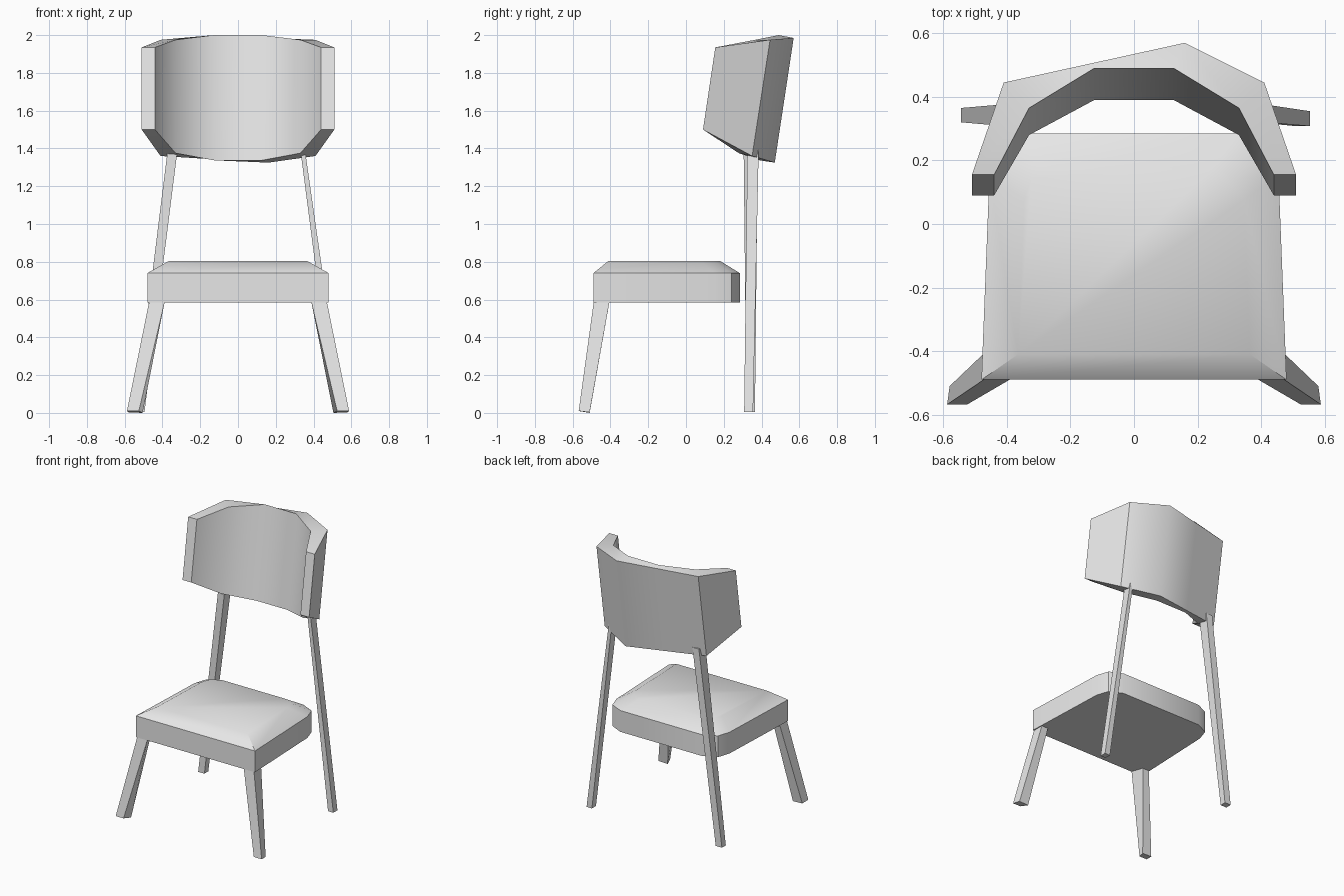
import bpy, bmesh, math

cube = bpy.data.objects.get("Cube")
if cube:
    bpy.data.objects.remove(cube, do_unlink=True)

grey = bpy.data.materials.new("light_grey")
grey.use_nodes = True
COLOUR = (0.8, 0.8, 0.8, 1)
grey.diffuse_color = COLOUR
grey.node_tree.nodes["Principled BSDF"].inputs["Base Color"].default_value = COLOUR


def loft(name, rings, closed=False):
    """Skin a row of equal-sized rings; cap the ends unless it loops."""
    bm = bmesh.new()
    rows = [[bm.verts.new(p) for p in ring] for ring in rings]
    n = len(rows[0])
    for a, b in zip(rows, rows[1:]):
        for i in range(n):
            j = (i + 1) % n
            bm.faces.new((a[i], a[j], b[j], b[i]))
    bm.faces.new(rows[0])
    bm.faces.new(rows[-1])
    bmesh.ops.recalc_face_normals(bm, faces=bm.faces)
    mesh = bpy.data.meshes.new(name)
    bm.to_mesh(mesh)
    bm.free()
    obj = bpy.data.objects.new(name, mesh)
    bpy.context.collection.objects.link(obj)
    mesh.materials.append(grey)
    bpy.ops.object.select_all(action='DESELECT')
    obj.select_set(True)
    bpy.context.view_layer.objects.active = obj
    bpy.ops.object.shade_smooth_by_angle(angle=math.radians(40))
    return obj


# Seat: tapered outline with rounded rear corners and a raised cushion top
half = [(0.48, -0.49), (0.455, 0.15), (0.425, 0.24), (0.33, 0.285)]
outline = half + [(-x, y) for x, y in reversed(half)]
cushion = [(x * 0.76, -0.41 + (y + 0.49) * 0.76) for x, y in outline]
loft("seat", [[(x, y, 0.585) for x, y in outline],
              [(x, y, 0.74) for x, y in outline],
              [(x, y, 0.805) for x, y in cushion]])

# Front legs: splayed and slightly tapered
foot = [(0.525, -0.568, 0.01), (0.588, -0.568, 0.01),
        (0.58, -0.51, 0.003), (0.505, -0.51, 0)]
head = [(0.388, -0.488, 0.59), (0.47, -0.488, 0.59),
        (0.47, -0.405, 0.59), (0.417, -0.405, 0.59)]
for side, label in ((1, "left"), (-1, "right")):
    loft("front_leg_" + label,
         [[(side * x, y, z) for x, y, z in ring] for ring in (foot, head)])


# Rear legs: thin posts running up into the backrest
def post(name, low, high):
    rings = []
    for (x0, x1, y0, y1), z in ((low, 0.005), (high, 1.41)):
        rings.append([(x0, y0, z), (x1, y0, z), (x1, y1, z), (x0, y1, z)])
    loft(name, rings)


post("rear_leg_left", (0.51, 0.553, 0.308, 0.355), (0.328, 0.352, 0.325, 0.385))
post("rear_leg_right", (-0.545, -0.495, 0.32, 0.365), (-0.37, -0.318, 0.305, 0.38))

# Backrest: curved, reclined shell; each section is inner and outer, top and bottom.
# Rows hold x, y, z of the top edge, then y, z of the bottom edge.
inner = [(0.44, 0.155, 1.935, 0.09, 1.5), (0.33, 0.365, 1.975, 0.28, 1.375),
         (0.125, 0.49, 2.0, 0.39, 1.337)]
inner += [(-r[0],) + r[1:] for r in reversed(inner)]
end = (0.51, 0.155, 1.935, 0.09, 1.5)
corner = (0.41, 0.445, 1.975, 0.35, 1.36)
ridge = (0.16, 0.57, 1.985, 0.47, 1.325)


def mix(a, b, t):
    return tuple(p + (q - p) * t for p, q in zip(a, b))


corner_r = (-0.41,) + corner[1:]
end_r = (-0.51,) + end[1:]
outer = [end, corner, ridge, mix(ridge, corner_r, 0.5), corner_r, end_r]
loft("backrest", [[(i[0], i[1], i[2]), (o[0], o[1], o[2]),
                   (o[0], o[3], o[4]), (i[0], i[3], i[4])]
                  for i, o in zip(inner, outer)])
